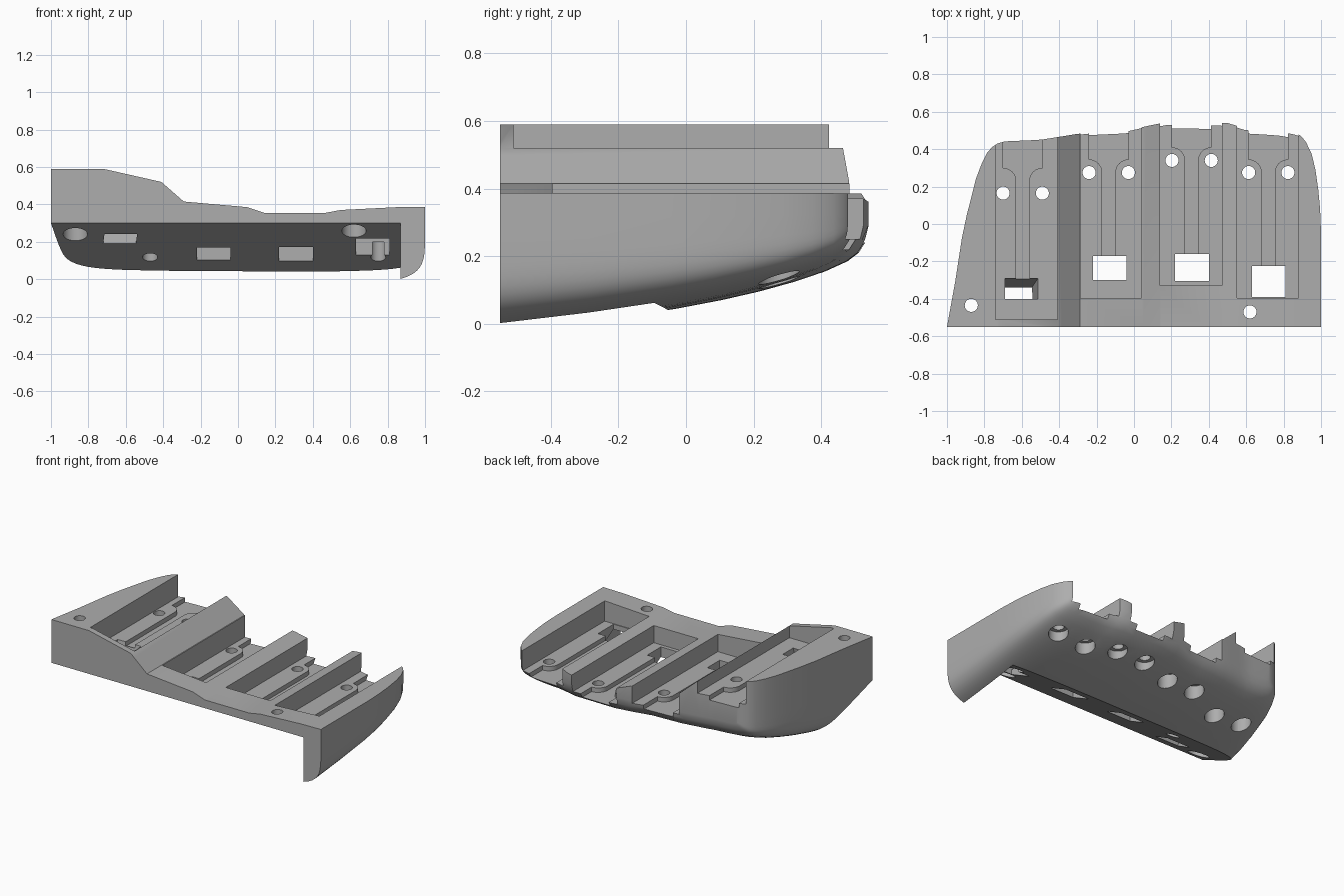
import bpy, bmesh, math
from mathutils import Vector

if "Cube" in bpy.data.objects:
    bpy.data.objects.remove(bpy.data.objects["Cube"])

grey = bpy.data.materials.new("plain grey")
grey.use_nodes = True
grey.diffuse_color = (0.42, 0.42, 0.42, 1)
grey.node_tree.nodes["Principled BSDF"].inputs["Base Color"].default_value = (0.42, 0.42, 0.42, 1)


def lerp_table(table, t):
    """Piecewise linear lookup of (key, value) pairs."""
    for (a, va), (b, vb) in zip(table, table[1:]):
        if t <= b:
            f = max(0, (t - a) / (b - a))
            return va + f * (vb - va)
    return table[-1][1]


def make_object(name, bm):
    bmesh.ops.recalc_face_normals(bm, faces=bm.faces)
    mesh = bpy.data.meshes.new(name)
    bm.to_mesh(mesh)
    bm.free()
    mesh.materials.append(grey)
    ob = bpy.data.objects.new(name, mesh)
    bpy.context.collection.objects.link(ob)
    return ob


def loft(name, start, end):
    """Solid between two matching rings of points."""
    bm = bmesh.new()
    a = [bm.verts.new(p) for p in start]
    b = [bm.verts.new(p) for p in end]
    bm.faces.new(a)
    bm.faces.new(b)
    for i in range(len(a)):
        j = (i + 1) % len(a)
        bm.faces.new((a[i], a[j], b[j], b[i]))
    return make_object(name, bm)


def upright(name, outline, z0, z1):
    return loft(name, [(x, y, z0) for x, y in outline], [(x, y, z1) for x, y in outline])


def rect(x0, x1, y0, y1):
    return [(x0, y0), (x1, y0), (x1, y1), (x0, y1)]


def drill(x, y, r, z0, z1):
    ring = [(x + r * math.cos(k * math.tau / 32), y + r * math.sin(k * math.tau / 32)) for k in range(32)]
    return upright("drill", ring, z0, z1)


def boolean(ob, tool, operation="DIFFERENCE"):
    mod = ob.modifiers.new("cut", "BOOLEAN")
    mod.operation, mod.solver, mod.object = operation, "EXACT", tool
    deps = bpy.context.evaluated_depsgraph_get()
    mesh = bpy.data.meshes.new_from_object(ob.evaluated_get(deps))
    ob.modifiers.clear()
    ob.data = mesh
    bpy.data.objects.remove(tool)


# Hull: rounded sections lofted from front to back
FRONT, RIM, LID, POWER, STEPS = -0.55, 0.32, 0.8, 6, 20
stations = [(0, -1, 1, -.03), (.25, -.955, 1, .005), (.48, -.92, 1, .045),
            (.6, -.895, .995, .07), (.7, -.87, .985, .095), (.8, -.845, .97, .125),
            (.88, -.815, .95, .155), (.94, -.785, .92, .185), (.97, -.76, .895, .21),
            (.99, -.73, .865, .245), (1, -.69, .82, .29)]
back_edge = [(-.73, .44), (-.5, .45), (-.27, .487), (0, .5), (.13, .545), (.5, .54), (.6, .51), (.85, .5)]

bm = bmesh.new()
low, high = [], []
for v, left, right, base in stations:
    row_low, row_high = [], []
    for k in range(-STEPS, STEPS + 1):
        u = math.copysign(1 - (1 - abs(k) / STEPS) ** 3, k)
        x = (left + right) / 2 + u * (right - left) / 2
        y = FRONT + v * (lerp_table(back_edge, x) - FRONT)
        rise = 1 - max(0, 1 - abs(u) ** POWER) ** (1 / POWER)
        row_low.append(bm.verts.new((x, y, base + (RIM - base) * rise)))
        row_high.append(bm.verts.new((x, y, LID)))
    low.append(row_low)
    high.append(row_high)
for grid in (low, high):
    for r, s in zip(grid, grid[1:]):
        for k in range(2 * STEPS):
            bm.faces.new((r[k], r[k + 1], s[k + 1], s[k]))
for i in (0, -1):
    for k in range(2 * STEPS):
        bm.faces.new((low[i][k], low[i][k + 1], high[i][k + 1], high[i][k]))
for j in (0, -1):
    for i in range(len(low) - 1):
        bm.faces.new((low[i][j], low[i + 1][j], high[i + 1][j], high[i][j]))
body = make_object("rest_body", bm)

# Stepped top profile
top = [(-1.2, .59), (-.72, .59), (-.41, .52), (-.29, .415), (.05, .385), (.14, .355),
       (.47, .355), (.55, .37), (.85, .385), (1.2, .39), (1.2, -.5), (-1.2, -.5)]
boolean(body, loft("top_profile", [(x, -1, z) for x, z in top], [(x, 1, z) for x, z in top]), "INTERSECT")

# Sloping underside, leaving the side wall standing
wedge = [(-.7, .378), (-.7, -.3), (.6, -.3)]
boolean(body, loft("underside", [(-1.3, y, z) for y, z in wedge], [(.87, y, z) for y, z in wedge]))

# Grooves: x range, front end, floor, slot centre, boss hole y, slot arc y, window
grooves = [
    (-.74, -.41, -.51, .44, -.595, .165, .23, (-.685, -.51, -.395, -.285)),
    (-.285, .04, -.395, .27, -.135, .275, .275, (-.22, -.04, -.3, -.17)),
    (.14, .47, -.33, .24, .308, .34, .34, (.22, .40, -.305, -.16)),
    (.55, .88, -.395, .25, .718, .275, .275, (.63, .81, -.39, -.225)),
]
HALF, ARC = .035, .07
for n, (x0, x1, y0, floor, mid, hole_y, arc_y, win) in enumerate(grooves):
    boolean(body, upright("groove", rect(x0, x1, y0, 1), floor, 1))
    # Slot that flares out behind the rounded bosses
    side = [(HALF, win[3] - .01)]
    for k in range(9):
        a = math.pi - k * math.pi / 16
        side.append((HALF + ARC + ARC * math.cos(a), arc_y + ARC * math.sin(a)))
    side.append((HALF + ARC, 1))
    outline = [(mid + x, y) for x, y in side] + [(mid - x, y) for x, y in reversed(side)]
    boolean(body, upright("slot", outline, floor - .03, floor + .05))
    # Window through the floor, slanted under the tallest groove
    upper = [(x, y, floor + .03) for x, y in rect(*win)]
    lean = Vector((-.06, -.09, 0)) if n == 0 else Vector((0, 0, 0))
    lower = [Vector((x, y, 0)) + lean for x, y, z in upper]
    boolean(body, loft("window", lower, upper))
    # Screw holes with wide recesses below
    for s in (-1, 1):
        x = mid + s * (HALF + ARC)
        boolean(body, drill(x, hole_y, .035, -.5, 1))
        boolean(body, drill(x, hole_y, .06, -.5, floor - .07))

# Corner mounting holes and blind holes underneath
for x, y, ledge in ((-.87, -.435, .45), (.62, -.47, .32)):
    boolean(body, drill(x, y, .035, -.5, 1))
    boolean(body, drill(x, y, .065, -.5, ledge))
for x in (-.47, .75):
    boolean(body, drill(x, -.2, .04, -.5, .2))

# Smooth hull with crisp cut edges
bpy.ops.object.select_all(action="DESELECT")
body.select_set(True)
bpy.context.view_layer.objects.active = body
bpy.ops.object.shade_smooth_by_angle(angle=math.radians(30))
